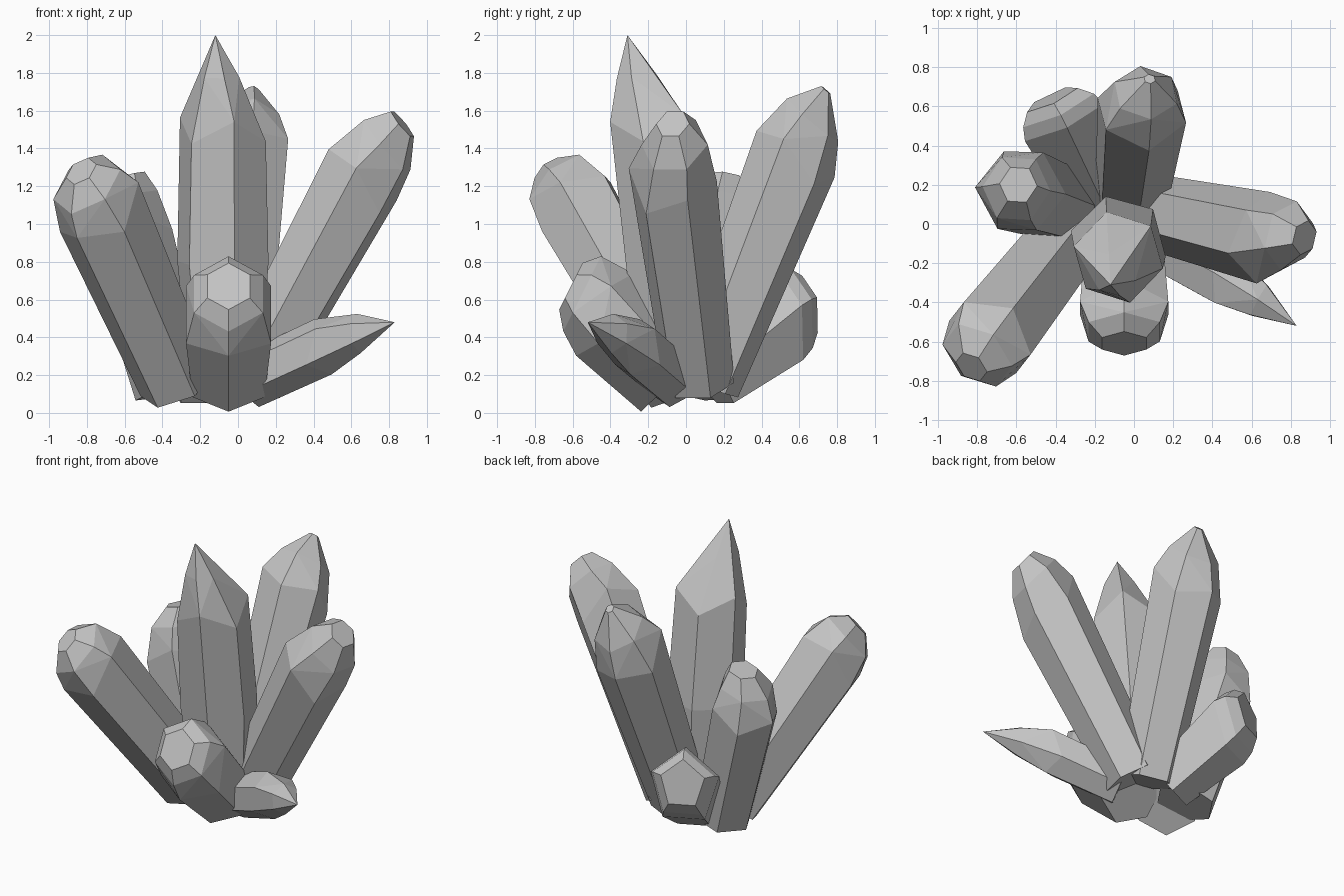
import bpy, bmesh, math
from mathutils import Vector

cube = bpy.data.objects.get("Cube")
if cube:
    bpy.data.objects.remove(cube)

# One grey stone colour
stone = bpy.data.materials.new("grey_crystal")
stone.use_nodes = True
grey = (0.55, 0.55, 0.55, 1)
stone.diffuse_color = grey
stone.node_tree.nodes["Principled BSDF"].inputs["Base Color"].default_value = grey


def crystal(name, rings, turn=0.0, slide=0.0, tilt=0.0, sides=6):
    """Faceted shard: rings of (x, y, z, radius) from foot to tip, skinned as a hull.
    slide staggers the shoulder corners along the shard, tilt shears the tip rings forward on top."""
    foot, shoulder = Vector(rings[0][:3]), Vector(rings[-3][:3])
    axis = (shoulder - foot).normalized()
    side = axis.cross(Vector((0, 0, 1))).normalized()
    up = side.cross(axis)
    bm = bmesh.new()
    for level, (x, y, z, radius) in enumerate(rings):
        for i in range(sides):
            a = math.tau * i / sides + math.radians(turn)
            p = Vector((x, y, z)) + radius * (side * math.cos(a) + up * math.sin(a))
            if level >= len(rings) - 3:
                p += axis * tilt * radius * math.sin(a)
            if level == len(rings) - 3:
                p += axis * slide * (-1) ** i
            bm.verts.new(p)
    bmesh.ops.remove_doubles(bm, verts=bm.verts, dist=0.002)
    hull = bmesh.ops.convex_hull(bm, input=bm.verts)
    spare = {v for v in hull["geom_interior"] + hull["geom_unused"]
             if isinstance(v, bmesh.types.BMVert) and v.is_valid}
    bmesh.ops.delete(bm, geom=list(spare), context="VERTS")
    bmesh.ops.dissolve_limit(bm, angle_limit=math.radians(4),
                             verts=bm.verts, edges=bm.edges)
    bmesh.ops.recalc_face_normals(bm, faces=bm.faces)
    mesh = bpy.data.meshes.new(name)
    bm.to_mesh(mesh)
    bm.free()
    mesh.materials.append(stone)
    bpy.context.collection.objects.link(bpy.data.objects.new(name, mesh))


# Tall pointed shard in the middle
crystal("main_crystal", [
    (-0.07, -0.06, 0.22, 0.2), (-0.08, -0.1, 0.8, 0.25),
    (-0.08, -0.17, 1.5, 0.235), (-0.1, -0.26, 1.78, 0.11),
    (-0.12, -0.31, 2.0, 0)], turn=10, slide=0.06)

# Long leaning shards
crystal("left_leaning_crystal", [
    (-0.32, -0.05, 0.15, 0.21), (-0.735, -0.58, 1.09, 0.25),
    (-0.8, -0.67, 1.21, 0.2), (-0.83, -0.73, 1.28, 0.09)],
    turn=30, slide=0.04, tilt=0.25)
crystal("right_leaning_crystal", [
    (0.06, 0.07, 0.16, 0.19), (0.66, -0.07, 1.26, 0.235),
    (0.79, -0.06, 1.42, 0.18), (0.87, -0.07, 1.53, 0.09)],
    turn=0, slide=0.04, tilt=0.4)
crystal("back_leaning_crystal", [
    (-0.02, 0.1, 0.15, 0.19), (0.04, 0.58, 1.37, 0.24),
    (0.06, 0.67, 1.55, 0.17), (0.08, 0.74, 1.71, 0.03)],
    turn=15, slide=0.04, tilt=0.35)

# Medium shard behind the left one
crystal("side_crystal", [
    (-0.35, 0.09, 0.12, 0.2), (-0.58, 0.17, 0.95, 0.23),
    (-0.6, 0.18, 1.13, 0.18), (-0.59, 0.2, 1.25, 0.1)],
    turn=15, slide=0.04)

# Short stubby shards
crystal("front_stub", [
    (-0.05, -0.08, 0.16, 0.22), (-0.05, -0.43, 0.52, 0.26),
    (-0.05, -0.55, 0.63, 0.21), (-0.05, -0.61, 0.67, 0.13)],
    turn=30, slide=0.04, tilt=0.35)
crystal("back_stub", [
    (-0.17, 0.13, 0.17, 0.18), (-0.36, 0.53, 0.49, 0.235),
    (-0.39, 0.59, 0.53, 0.21), (-0.42, 0.64, 0.56, 0.15)],
    turn=18, tilt=0.5, sides=5)

# Thin pointed shard low at the front right
crystal("small_spike", [
    (0.06, -0.06, 0.17, 0.15), (0.45, -0.27, 0.35, 0.155),
    (0.64, -0.39, 0.42, 0.1), (0.83, -0.52, 0.48, 0)],
    turn=30, slide=0.04, tilt=0.3)
